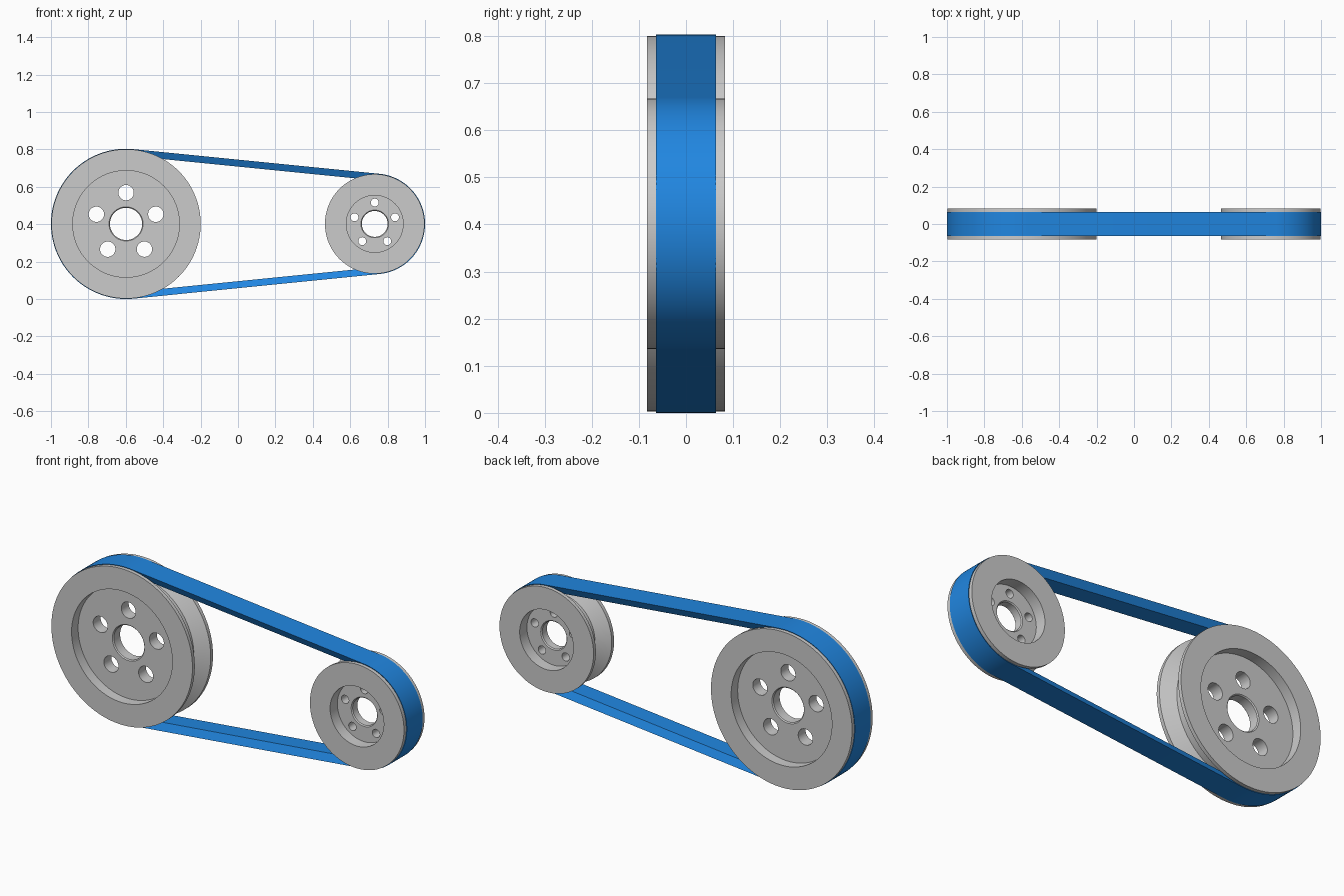
import bpy, bmesh
from math import pi, cos, sin, acos

if "Cube" in bpy.data.objects:
    bpy.data.objects.remove(bpy.data.objects["Cube"])

BIG_X, SMALL_X, AXIS_Z = -0.5985, 0.731, 0.4015
BIG_R, SMALL_R = 0.399, 0.266
BELT_BIG, BELT_SMALL = 0.4015, 0.269
HALF_W, BELT_HALF, SLOPE = 0.083, 0.064, 0.5


def make_object(name, bm):
    bmesh.ops.recalc_face_normals(bm, faces=bm.faces)
    mesh = bpy.data.meshes.new(name)
    bm.to_mesh(mesh)
    bm.free()
    obj = bpy.data.objects.new(name, mesh)
    bpy.context.collection.objects.link(obj)
    return obj


def sweep(name, rings):
    """Join closed cross-sections into a closed loop."""
    bm = bmesh.new()
    rings = [[bm.verts.new(p) for p in ring] for ring in rings]
    n = len(rings[0])
    for i, a in enumerate(rings):
        b = rings[(i + 1) % len(rings)]
        for j in range(n):
            k = (j + 1) % n
            bm.faces.new((a[j], a[k], b[k], b[j]))
    return make_object(name, bm)


def smooth(obj):
    bpy.ops.object.select_all(action='DESELECT')
    obj.select_set(True)
    bpy.context.view_layer.objects.active = obj
    bpy.ops.object.shade_smooth_by_angle(angle=0.5)


def pulley(name, x, r, recess, bore, hole_r, hole_ring, web, groove, steps=128):
    # half profile (radius, y): bore, web, recess, rim, V groove
    ch = 0.005
    half = [(bore, web - ch), (bore + ch, web), (recess, web), (recess, HALF_W),
            (r, HALF_W), (r, BELT_HALF), (r - groove, BELT_HALF - groove * SLOPE)]
    profile = half + [(a, -y) for a, y in reversed(half)]
    angles = [2 * pi * i / steps for i in range(steps)]
    obj = sweep(name, [[(x + a * cos(t), y, AXIS_Z + a * sin(t)) for a, y in profile]
                       for t in angles])
    # five bolt holes through the web
    for i in range(5):
        t = pi / 2 + 2 * pi * i / 5
        bpy.ops.mesh.primitive_cylinder_add(
            vertices=48, radius=hole_r, depth=0.4, rotation=(pi / 2, 0, 0),
            location=(x + hole_ring * cos(t), 0, AXIS_Z + hole_ring * sin(t)))
        cutter = bpy.context.object
        cutter.hide_render = True
        mod = obj.modifiers.new("hole", 'BOOLEAN')
        mod.operation, mod.solver, mod.object = 'DIFFERENCE', 'EXACT', cutter
        bpy.context.view_layer.objects.active = obj
        bpy.ops.object.modifier_apply(modifier=mod.name)
        bpy.data.objects.remove(cutter)
    smooth(obj)
    return obj


pulley("large_pulley", BIG_X, BIG_R, 0.285, 0.086, 0.041, 0.167, 0.03, 0.07)
pulley("small_pulley", SMALL_X, SMALL_R, 0.152, 0.069, 0.021, 0.114, 0.024, 0.07)

# V belt: trapezoid section swept round both pulleys
depth = 0.037
section = [(0, -BELT_HALF), (0, BELT_HALF),
           (depth, BELT_HALF - depth * SLOPE), (depth, -BELT_HALF + depth * SLOPE)]
tangent = acos((BELT_BIG - BELT_SMALL) / (SMALL_X - BIG_X))
rings = []
for x, r, start, end in ((BIG_X, BELT_BIG, tangent, 2 * pi - tangent),
                         (SMALL_X, BELT_SMALL, -tangent, tangent)):
    for i in range(65):
        t = start + (end - start) * i / 64
        rings.append([(x + (r - d) * cos(t), y, AXIS_Z + (r - d) * sin(t))
                      for d, y in section])
belt = sweep("drive_belt", rings)
smooth(belt)
blue = bpy.data.materials.new("belt_blue")
blue.diffuse_color = (0.015, 0.24, 0.75, 1)
blue.use_nodes = True
blue.node_tree.nodes["Principled BSDF"].inputs["Base Color"].default_value = blue.diffuse_color
belt.data.materials.append(blue)
